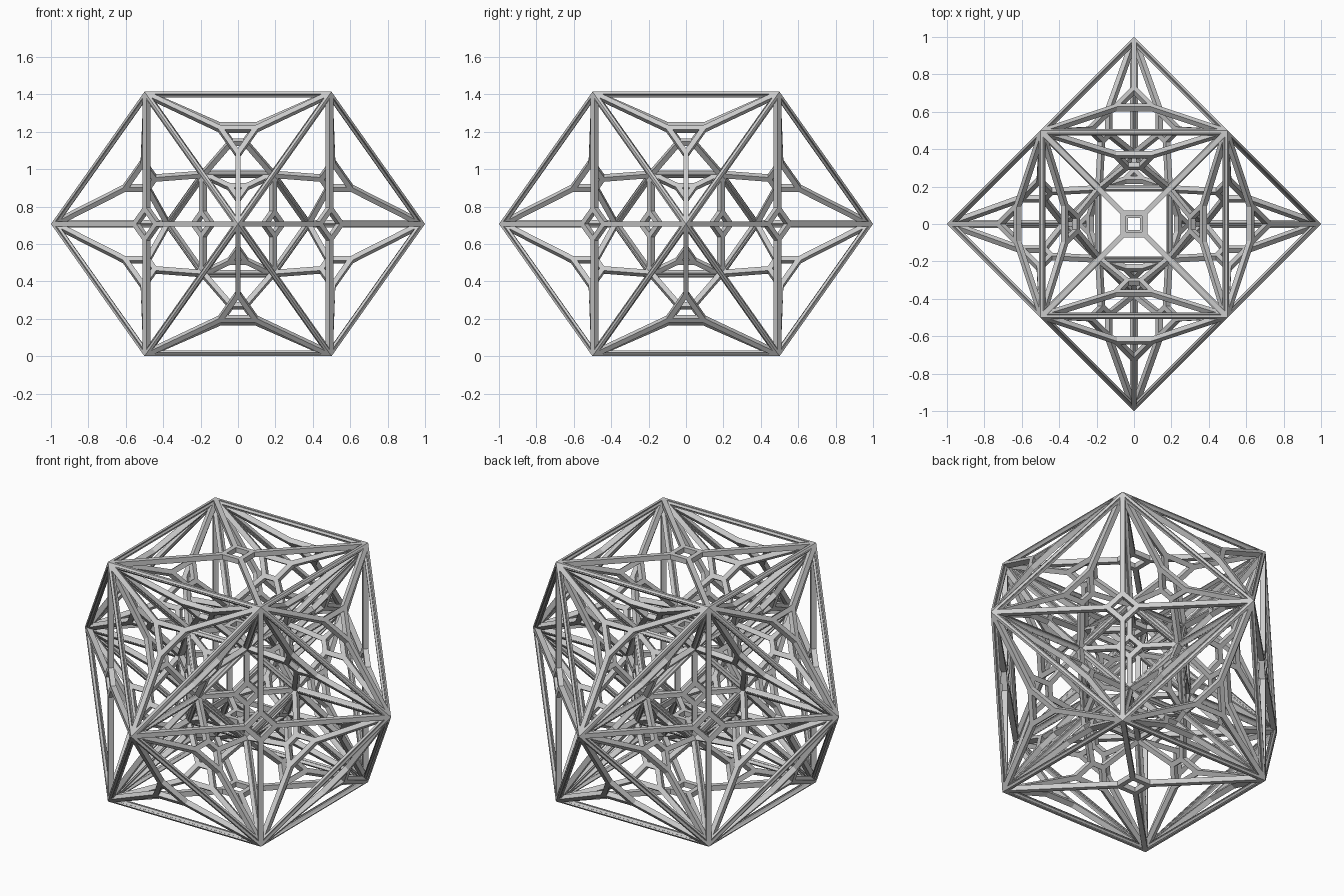
import bpy, bmesh, math
from mathutils import Vector
from itertools import combinations

if "Cube" in bpy.data.objects:
    bpy.data.objects.remove(bpy.data.objects["Cube"])

S = math.sqrt(0.5)
INNER = 0.375          # size of the inner shell relative to the outer one
HALF = 0.014           # half the width of a strut
DEPTH = 0.03           # depth of a strut

# Corners of the twelve-point solid, resting on a square face
corners = [Vector((x, y, z)) for x in (-.5, .5) for y in (-.5, .5) for z in (-S, S)]
corners += [Vector(p) for p in ((1, 0, 0), (-1, 0, 0), (0, 1, 0), (0, -1, 0))]

# Directions of the six square and eight triangular faces
normals = [Vector((0, 0, s)) for s in (-1, 1)]
normals += [Vector((x * S, y * S, 0)) for x in (-1, 1) for y in (-1, 1)]
a, b = math.sqrt(2 / 3), math.sqrt(1 / 3)
normals += [Vector(p) for s in (-1, 1) for t in (-1, 1) for p in ((s * a, 0, t * b), (0, s * a, t * b))]


def face_corners(n):
    """Corners lying furthest along n, in order around it."""
    top = max(c.dot(n) for c in corners)
    pts = [c for c in corners if c.dot(n) > top - 1e-4]
    mid = sum(pts, Vector()) / len(pts)
    u = (pts[0] - mid).normalized()
    v = n.cross(u)
    return sorted(pts, key=lambda p: math.atan2((p - mid).dot(v), (p - mid).dot(u)))


def frame(name, polys, offset, weld):
    """Flat-strut lattice: each polygon is split by spokes running to a small central opening."""
    bm = bmesh.new()
    for pts, k in polys:
        mid = sum(pts, Vector()) / len(pts)
        rim = [bm.verts.new(p) for p in pts]
        hole = [bm.verts.new(mid.lerp(p, k)) for p in pts]
        n = len(pts)
        for i in range(n):
            j = (i + 1) % n
            bm.faces.new((rim[i], rim[j], hole[j], hole[i]))
        bm.faces.new(hole)
    if weld:
        bmesh.ops.remove_doubles(bm, verts=bm.verts[:], dist=1e-4)
    bm.normal_update()
    # leave a strip along every edge and open up the middle
    panes = bm.faces[:]
    bmesh.ops.inset_individual(bm, faces=panes, thickness=HALF, use_even_offset=True)
    bmesh.ops.delete(bm, geom=panes, context='FACES')
    bmesh.ops.translate(bm, verts=bm.verts[:], vec=(0, 0, S))
    me = bpy.data.meshes.new(name)
    bm.to_mesh(me)
    bm.free()
    ob = bpy.data.objects.new(name, me)
    bpy.context.collection.objects.link(ob)
    m = ob.modifiers.new("depth", 'SOLIDIFY')
    m.thickness = DEPTH
    m.offset = offset
    m.use_even_offset = True


# Outer and inner shells
loops = [face_corners(n) for n in normals]
frame("outer_shell", [(p, .19 if len(p) == 3 else .115) for p in loops], -1, True)
frame("inner_shell", [([c * INNER for c in p], .24) for p in loops], 0, True)

# Radial walls joining the two shells along every edge
walls = []
for p, q in combinations(corners, 2):
    if abs((p - q).length - 1) < 1e-3:
        walls.append(([p * .985, q * .985, q * INNER, p * INNER], .2))
frame("radial_walls", walls, 0, False)
